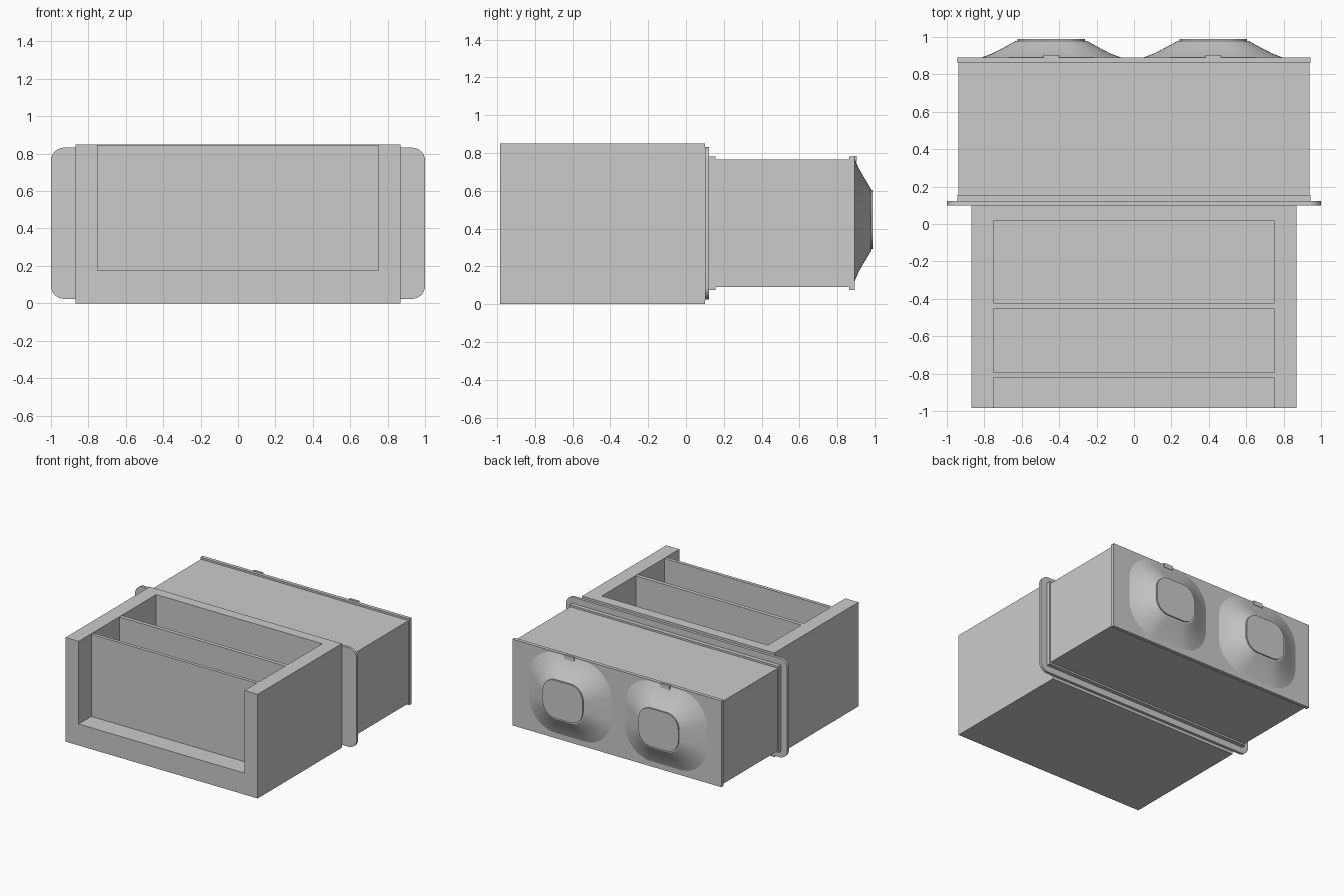
import bpy, bmesh, math

if "Cube" in bpy.data.objects:
    bpy.data.objects.remove(bpy.data.objects["Cube"])


def finish(name, bm):
    bmesh.ops.recalc_face_normals(bm, faces=bm.faces[:])
    mesh = bpy.data.meshes.new(name)
    bm.to_mesh(mesh)
    bm.free()
    ob = bpy.data.objects.new(name, mesh)
    bpy.context.collection.objects.link(ob)
    return ob


def box(name, x0, x1, y0, y1, z0, z1):
    bm = bmesh.new()
    bmesh.ops.create_cube(bm, size=1)
    for v in bm.verts:
        v.co.x = x0 if v.co.x < 0 else x1
        v.co.y = y0 if v.co.y < 0 else y1
        v.co.z = z0 if v.co.z < 0 else z1
    return finish(name, bm)


def rounded_rect(hx, hz, r, n):
    pts = []
    for q, (sx, sz) in enumerate(((1, 1), (-1, 1), (-1, -1), (1, -1))):
        for i in range(n + 1):
            a = math.pi / 2 * (q + i / n)
            pts.append((sx * (hx - r) + r * math.cos(a), sz * (hz - r) + r * math.sin(a)))
    return pts


def loft(name, cx, cz, rings, n=12):
    """Skin rounded rectangles given as (y, half x, half z, radius)."""
    bm = bmesh.new()
    loops = [[bm.verts.new((cx + x, y, cz + z)) for x, z in rounded_rect(hx, hz, r, n)]
             for y, hx, hz, r in rings]
    for a, b in zip(loops, loops[1:]):
        for i in range(len(a)):
            j = (i + 1) % len(a)
            bm.faces.new((a[i], a[j], b[j], b[i]))
    bm.faces.new(loops[0])
    bm.faces.new(loops[-1])
    ob = finish(name, bm)
    bpy.ops.object.select_all(action='DESELECT')
    bpy.context.view_layer.objects.active = ob
    ob.select_set(True)
    bpy.ops.object.shade_smooth_by_angle(angle=math.radians(25))
    return ob


# Front housing, open at the front and top
housing = box("front_housing", -0.868, 0.868, -0.985, 0.10, 0, 0.85)
cutter = box("cavity_cutter", -0.75, 0.75, -1.2, 0.015, 0.175, 1.0)
cutter.hide_render = True
mod = housing.modifiers.new("cavity", 'BOOLEAN')
mod.object = cutter
mod.operation = 'DIFFERENCE'
mod.solver = 'EXACT'
bpy.context.view_layer.objects.active = housing
bpy.ops.object.modifier_apply(modifier=mod.name)
bpy.data.objects.remove(cutter)

# Upright dividers in the cavity
for i, (y0, y1) in enumerate(((-0.822, -0.795), (-0.455, -0.423))):
    box(f"divider_{i + 1}", -0.75, 0.75, y0, y1, 0.175, 0.846)

# Mounting flange with rounded corners
loft("mounting_flange", 0, 0.428, [(0.10, 1.0, 0.404, 0.07), (0.122, 1.0, 0.404, 0.07)])

# Rear body with a raised rim at each end
box("rear_body", -0.937, 0.937, 0.15, 0.865, 0.09, 0.765)
box("rear_body_collar", -0.944, 0.944, 0.12, 0.155, 0.076, 0.78)
box("rear_plate", -0.944, 0.944, 0.862, 0.891, 0.076, 0.78)

# Tapered lamp backs, end caps and locating tabs
for side, cx in (("left", -0.442), ("right", 0.423)):
    loft(f"{side}_lamp_back", cx, 0.445, [
        (0.885, 0.372, 0.328, 0.24),
        (0.891, 0.370, 0.326, 0.24),
        (0.912, 0.315, 0.276, 0.205),
        (0.943, 0.255, 0.222, 0.165),
        (0.978, 0.192, 0.164, 0.125)])
    loft(f"{side}_lamp_cap", cx, 0.448, [(0.97, 0.18, 0.155, 0.11), (0.988, 0.18, 0.155, 0.11)])
    box(f"{side}_lamp_tab", cx - 0.042, cx + 0.042, 0.885, 0.903, 0.75, 0.785)
